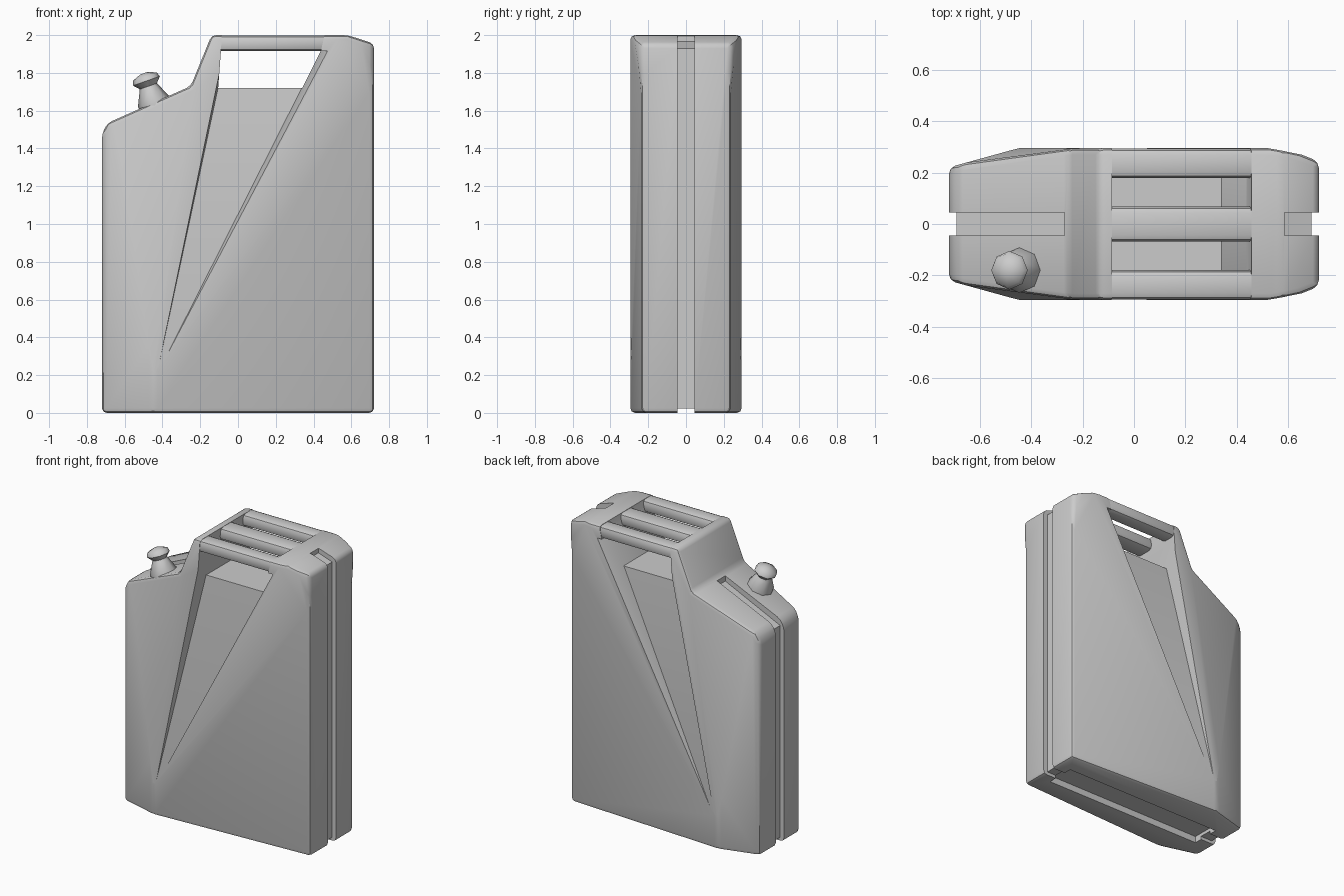
import bpy, bmesh, math
from mathutils import Vector

if "Cube" in bpy.data.objects:
    bpy.data.objects.remove(bpy.data.objects["Cube"])


def make(name, bm):
    bmesh.ops.recalc_face_normals(bm, faces=bm.faces)
    me = bpy.data.meshes.new(name)
    bm.to_mesh(me)
    bm.free()
    ob = bpy.data.objects.new(name, me)
    bpy.context.collection.objects.link(ob)
    return ob


def prism(name, pts, lo, hi, axis='y'):
    """Extrude a 2D outline: (x, z) along y, or (x, y) along z."""
    bm = bmesh.new()
    co = (lambda p, t: (p[0], t, p[1])) if axis == 'y' else (lambda p, t: (p[0], p[1], t))
    a = [bm.verts.new(co(p, lo)) for p in pts]
    b = [bm.verts.new(co(p, hi)) for p in pts]
    bm.faces.new(a)
    bm.faces.new(b[::-1])
    for i in range(len(pts)):
        j = (i + 1) % len(pts)
        bm.faces.new((a[i], b[i], b[j], a[j]))
    return make(name, bm)


def apply(ob, mod):
    bpy.context.view_layer.objects.active = ob
    bpy.ops.object.modifier_apply(modifier=mod.name)


def boolean(ob, cutter, op='DIFFERENCE'):
    m = ob.modifiers.new("bool", 'BOOLEAN')
    m.operation, m.object, m.solver = op, cutter, 'EXACT'
    cutter.hide_render = True
    apply(ob, m)
    bpy.data.objects.remove(cutter, do_unlink=True)


def bevel(ob, width, segments=2, angle=14):
    bm = bmesh.new()
    bm.from_mesh(ob.data)
    bmesh.ops.remove_doubles(bm, verts=bm.verts, dist=0.006)
    bmesh.ops.dissolve_limit(bm, angle_limit=math.radians(0.5), verts=bm.verts, edges=bm.edges)
    edges = [e for e in bm.edges if len(e.link_faces) == 2
             and e.calc_face_angle() > math.radians(angle)]
    bmesh.ops.bevel(bm, geom=edges, offset=width, offset_type='OFFSET', segments=segments,
                    profile=0.5, affect='EDGES', clamp_overlap=False)
    bm.to_mesh(ob.data)
    bm.free()


def smooth(ob, angle=35):
    bpy.ops.object.select_all(action='DESELECT')
    ob.select_set(True)
    bpy.context.view_layer.objects.active = ob
    bpy.ops.object.shade_smooth_by_angle(angle=math.radians(angle))


# can body: side outline crossed with folded flanks fanning out from a low point
body = prism("can_body", [(-0.72, 0), (0.72, 0), (0.72, 1.955), (0.58, 2.0), (-0.14, 2.0),
                          (-0.25, 1.73), (-0.69, 1.535), (-0.72, 1.48)], -0.4, 0.4)
bm = bmesh.new()
flank = {'L0': (-0.74, 0.215, -0.1), 'L1': (-0.74, 0.215, 2.1), 'P0': (-0.45, 0.295, -0.1),
         'P': (-0.45, 0.295, 0.2), 'A': (-0.20, 0.295, 2.1), 'B': (0.59, 0.295, 2.1),
         'R0': (0.74, 0.235, -0.1), 'R1': (0.74, 0.235, 1.75), 'R2': (0.74, 0.235, 2.1)}
sides = []
for s in (-1, 1):
    v = {k: bm.verts.new((x, s * y, z)) for k, (x, y, z) in flank.items()}
    for f in ("L0 P0 P", "L0 P L1", "L1 P A", "P B A", "P R1 B", "R1 R2 B",
              "P0 R0 P", "R0 R1 P"):
        bm.faces.new([v[k] for k in f.split()])
    sides.append(v)
f, b = sides
for loop in (("L0", "L1"), ("R0", "R1", "R2"), ("L1", "A", "B", "R2"), ("L0", "P0", "R0")):
    bm.faces.new([f[k] for k in loop] + [b[k] for k in reversed(loop)])
boolean(body, make("flanks", bm), 'INTERSECT')
bevel(body, 0.025)

# centre seam groove round the ends, the shoulder and the base
boolean(body, prism("groove", [(0.585, 2.1), (0.585, 1.965), (0.69, 1.93), (0.69, 0.022),
                               (-0.69, 0.022), (-0.69, 1.49), (-0.27, 1.685), (-0.27, 1.85),
                               (-0.8, 1.85), (-0.8, -0.1), (0.8, -0.1), (0.8, 2.1)],
                    -0.045, 0.045))
# shallow pocket in the base
boolean(body, prism("pocket", [(-0.6, -0.1), (0.62, -0.1), (0.62, 0.1), (-0.6, 0.1)],
                    -0.1, 0.045, 'z'))
# handle opening
boolean(body, prism("window", [(-0.105, 1.72), (0.34, 1.72), (0.44, 1.92), (0.48, 2.1),
                               (-0.08, 2.1), (-0.09, 1.92)], -0.5, 0.5))

# wedge recesses inside the folds, fading to a point low on both sides
for s in (-1, 1):
    bm = bmesh.new()
    for x, y, z in ((-0.43, 0.298, 0.2), (-0.064, 0.185, 1.915), (0.436, 0.185, 1.915),
                    (-0.085, 0.40, 1.915), (0.51, 0.40, 1.915)):
        bm.verts.new((x, s * y, z))
    bmesh.ops.convex_hull(bm, input=bm.verts)
    boolean(body, make("wedge", bm))
smooth(body)

# three carrying bars
for name, lo, hi in (("handle_front", -0.293, -0.18), ("handle_middle", -0.068, 0.068),
                     ("handle_back", 0.18, 0.293)):
    bar = prism(name, [(-0.17, 1.915), (0.49, 1.915), (0.52, 1.998), (-0.138, 1.998)], lo, hi)
    bevel(bar, 0.025)
    smooth(bar)

# spout with flared cap, tilted square to the shoulder
bm = bmesh.new()
N = 8
rings = []
for r, h in ((0.08, -0.04), (0.088, 0.02), (0.055, 0.09), (0.048, 0.105), (0.075, 0.135),
             (0.066, 0.16), (0.02, 0.178)):
    rings.append([bm.verts.new((r * math.cos(2 * math.pi * k / N),
                                r * math.sin(2 * math.pi * k / N), h)) for k in range(N)])
for a, b in zip(rings, rings[1:]):
    for k in range(N):
        j = (k + 1) % N
        bm.faces.new((a[k], a[j], b[j], b[k]))
bm.faces.new(rings[0][::-1])
bm.faces.new(rings[-1])
spout = make("spout_cap", bm)
spout.location = (-0.44, -0.18, 1.63)
spout.rotation_euler = Vector((-0.33, 0, 0.94)).to_track_quat('Z', 'Y').to_euler()
smooth(spout, 50)
